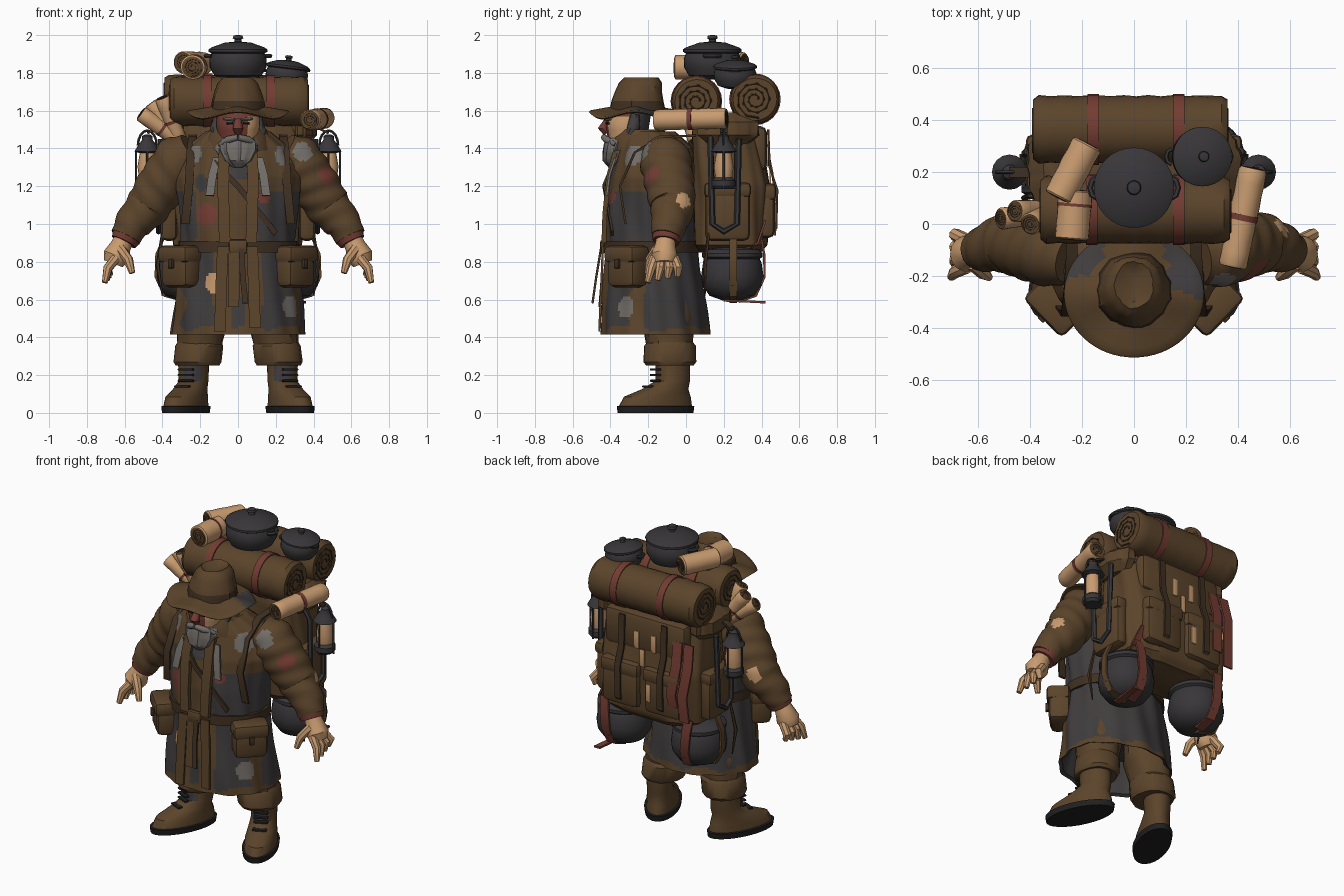
import bpy, bmesh
from math import sin, cos, pi, radians, ceil
from mathutils import Vector, Matrix

cube = bpy.data.objects.get("Cube")
if cube:
    bpy.data.objects.remove(cube)

COLOURS = {
    "brown": (.105, .058, .024), "dark_brown": (.05, .029, .015),
    "charcoal": (.052, .046, .047), "iron": (.04, .037, .04),
    "tan": (.58, .33, .16), "red": (.17, .045, .032),
    "grey": (.17, .155, .14), "black": (.015, .014, .014),
}
MATS = {}
for key, rgb in COLOURS.items():
    m = bpy.data.materials.new(key)
    m.use_nodes = True
    m.diffuse_color = (*rgb, 1)
    shader = m.node_tree.nodes["Principled BSDF"]
    shader.inputs["Base Color"].default_value = (*rgb, 1)
    shader.inputs["Roughness"].default_value = .9
    MATS[key] = m
SIDES = ((1, "left"), (-1, "right"))


def finish(name, bm, colours, paint=None):
    """Turn a bmesh into a shaded object; paint(centre, normal) names a colour."""
    bmesh.ops.recalc_face_normals(bm, faces=bm.faces[:])
    bm.normal_update()
    if paint:
        colours = list(COLOURS)
        for f in bm.faces:
            f.material_index = colours.index(paint(f.calc_center_median(), f.normal))
    mesh = bpy.data.meshes.new(name)
    bm.to_mesh(mesh)
    bm.free()
    for c in colours:
        mesh.materials.append(MATS[c])
    obj = bpy.data.objects.new(name, mesh)
    bpy.context.collection.objects.link(obj)
    bpy.ops.object.select_all(action='DESELECT')
    obj.select_set(True)
    bpy.context.view_layer.objects.active = obj
    bpy.ops.object.shade_smooth_by_angle(angle=radians(38))


def skin(name, loops, colours, paint=None, matrix=Matrix()):
    """Skin closed loops; the end caps take the last colour."""
    bm = bmesh.new()
    rows = [[bm.verts.new(matrix @ Vector(p)) for p in loop] for loop in loops]
    for a, b in zip(rows, rows[1:]):
        for i in range(len(a)):
            bm.faces.new((a[i - 1], a[i], b[i], b[i - 1]))
    for end in (rows[0], rows[-1]):
        bm.faces.new(end).material_index = len(colours) - 1
    finish(name, bm, colours, paint)


def resample(rows, step):
    out = []
    for a, b in zip(rows, rows[1:]):
        k = max(1, ceil((Vector(a[:3]) - Vector(b[:3])).length / step))
        out += [[p + (q - p) * i / k for p, q in zip(a, b)] for i in range(k)]
    return out + [list(rows[-1])]


def loft(name, rows, *colours, n=28, step=9, fold=0, square=1, paint=None, matrix=Matrix()):
    """Horizontal ovals (x, y, z, rx, ry)."""
    bend = lambda v: abs(v) ** square * (1 if v > 0 else -1)
    loops = []
    for x, y, z, rx, ry in resample(rows, step):
        loop = []
        for i in range(n):
            a = 2 * pi * i / n
            k = 1 + fold * sin(9 * a + 8 * z) * cos(4 * a - 5 * z)
            loop.append((x + rx * k * bend(cos(a)), y + ry * k * bend(sin(a)), z))
        loops.append(loop)
    skin(name, loops, colours, paint, matrix)


def lathe(name, profile, *colours, at=(0, 0, 0), size=1, tilt=0, **options):
    matrix = Matrix.Translation(at) @ Matrix.Rotation(tilt, 4, 'Y') @ Matrix.Scale(size, 4)
    loft(name, [(0, 0, z, r, r) for r, z in profile], *colours, matrix=matrix, **options)


def tube(name, rows, *colours, n=10, step=9, fold=0, paint=None):
    """Round sections (x, y, z, r) swept along a path."""
    rows = resample(rows, step)
    points = [Vector(r[:3]) for r in rows]
    loops, old, turn, run = [], None, None, 0
    for i, p in enumerate(points):
        t = (points[min(i + 1, len(points) - 1)] - points[max(i - 1, 0)]).normalized()
        turn = old.rotation_difference(t) @ turn if old else t.to_track_quat('Z', 'Y')
        old = t
        run += (p - points[max(i - 1, 0)]).length
        angles = [2 * pi * j / n for j in range(n)]
        loops.append([p + turn @ Vector((cos(a), sin(a), 0)) * rows[i][3]
                      * (1 + fold * sin(2 * a + 60 * run)) for a in angles])
    skin(name, loops, colours, paint)


def strap(name, path, colour, width=.04, across=(1, 0, 0), thick=.012):
    points, w, loops = [Vector(p) for p in path], Vector(across).normalized(), []
    for i, p in enumerate(points):
        t = points[min(i + 1, len(points) - 1)] - points[max(i - 1, 0)]
        up = t.cross(w).normalized() * thick / 2
        e = w * width / 2
        loops.append([p + e + up, p - e + up, p - e - up, p + e - up])
    skin(name, loops, [colour])


def box(name, at, size, colour, turn=0, bevel=.015):
    bm = bmesh.new()
    place = Matrix.Translation(at) @ Matrix.Rotation(turn, 4, 'Z') @ Matrix.Diagonal((*size, 1))
    bmesh.ops.create_cube(bm, size=1, matrix=place)
    bmesh.ops.bevel(bm, geom=bm.edges[:], offset=bevel, segments=2, affect='EDGES', profile=.5)
    finish(name, bm, [colour])


def roll(name, a, b, r, *colours, bands=(), fold=.02):
    """Rolled cloth or paper with bands round it and a spiral at each end."""
    a, b = Vector(a), Vector(b)
    spot = lambda t, k: (*a.lerp(b, t), r * k)
    tube(name, [spot(0, .88), spot(.03, 1), spot(.97, 1), spot(1, .88)], *colours,
         n=24, step=.05, fold=fold)
    for t in bands:
        tube(name + "_band", [spot(t - .03, 1.05), spot(t + .03, 1.05)], "red", n=24)
    turn = (b - a).to_track_quat('Z', 'Y')
    for end in (a, b):
        coil = [end + turn @ Vector((cos(i * .7), sin(i * .7), 0)) * r * (.15 + .025 * i)
                for i in range(26)]
        tube(name + "_spiral", [(*p, r * .04) for p in coil], "dark_brown", n=5)


def patched(rule, patches):
    def paint(c, n):
        for x, y, z, r, colour in patches:
            if (c - Vector((x, y, z))).length < r:
                return colour
        return rule(c, n)
    return paint


# Coat, hollow below, with its vest, hem and patches
def coat_rule(c, n):
    ax, front = abs(c.x), c.y < -.22
    if n.z < -.8 or n.x * c.x + n.y * (c.y + .17) < -.02:
        return "charcoal"
    if c.z < .45 + .015 * sin(c.x * 30):
        return "brown"
    if c.z < .9:
        middle = .03 < ax < .13 or c.z > .62 and ax < .13
        return "brown" if front and (middle or ax > .29 + .02 * sin(c.z * 30)) else "charcoal"
    if c.z < 1.18 and (c.x > .1 or c.x < -.22):
        return "charcoal"
    return "charcoal" if front and ax < .09 and c.z > 1.24 else "brown"


coat_patches = [(-.165, -.38, 1.05, .06, "red"), (.14, -.39, 1.14, .035, "red"),
                (-.14, -.43, .69, .055, "tan"), (.29, -.33, .56, .06, "grey"),
                (.24, -.28, 1.36, .06, "grey"), (-.24, -.28, 1.37, .055, "grey"),
                (-.2, -.36, 1.22, .045, "charcoal"), (.24, -.02, 1.43, .07, "charcoal")]
loft("coat", [(0, -.165, .62, .3, .235), (0, -.165, .425, .335, .27), (0, -.165, .415, .355, .29),
              (0, -.17, .6, .335, .27), (0, -.18, .88, .3, .24),
              (0, -.18, 1.05, .31, .24), (0, -.17, 1.25, .33, .23), (0, -.16, 1.4, .28, .2),
              (0, -.2, 1.49, .17, .14)], "brown", n=120, step=.016, fold=.035,
     paint=patched(coat_rule, coat_patches))
loft("belt", [(0, -.18, .85, .315, .258), (0, -.18, .91, .315, .255)], "dark_brown", n=40)
box("buckle", (0, -.44, .88), (.1, .03, .075), "brown")
loft("collar", [(0, -.23, 1.39, .19, .16), (0, -.24, 1.46, .17, .15), (0, -.24, 1.5, .15, .12)],
     "brown", "dark_brown", fold=.04)
for x, low in ((-.08, .43), (-.02, .56), (.075, .45)):
    strap("hanging_strip", [(x, -.44, .88), (x * 1.1, -.447, .7), (x * 1.2, -.458, low)],
          "brown", width=.06)
strap("belt_tail", [(.02, -.45, .87), (.025, -.475, .72), (.04, -.495, .58)], "dark_brown", width=.03)
strap("chest_strap", [(-.13, -.38, 1.33), (0, -.435, 1.2), (.2, -.39, .95)],
      "dark_brown", width=.03, across=(.6, 0, .8))

for s, side in SIDES:
    # Front flaps, lapels, shoulder straps and pouches
    strap(side + "_coat_flap", [(s * .07, -.37, 1.4), (s * .08, -.41, 1.25), (s * .075, -.43, 1.05),
                                (s * .07, -.435, .9)], "brown", width=.06, thick=.025)
    strap(side + "_lapel", [(s * .11, -.375, 1.35), (s * .135, -.405, 1.26), (s * .15, -.42, 1.15)],
          "grey", width=.045)
    strap(side + "_pack_strap", [(s * .24, .08, 1.47), (s * .24, -.13, 1.46), (s * .25, -.27, 1.38),
                                 (s * .26, -.35, 1.2), (s * .28, -.32, 1)], "dark_brown", width=.045)
    box(side + "_pouch", (s * .3, -.31, .77), (.2, .13, .21), "brown", turn=s * .8, bevel=.035)
    box(side + "_pouch_flap", (s * .305, -.315, .84), (.215, .14, .09), "brown", turn=s * .8, bevel=.025)
    box(side + "_pouch_clasp", (s * .355, -.365, .79), (.03, .02, .05), "dark_brown", turn=s * .8, bevel=.005)

    # Sleeve, cuff and hand
    sleeve_patches = [(.45, -.16, 1.25, .06, "red"), (.34, -.21, 1.38, .055, "grey"),
                      (-.42, -.16, 1.25, .055, "charcoal"), (.555, -.02, 1.12, .045, "tan"),
                      (-.5, .02, 1.13, .045, "tan")]
    tube(side + "_sleeve", [(s * .24, -.13, 1.39, .1), (s * .31, -.11, 1.34, .135),
                            (s * .41, -.085, 1.2, .13), (s * .48, -.07, 1.09, .118),
                            (s * .56, -.09, 1, .095), (s * .595, -.105, .93, .08)], "brown",
         n=48, step=.018, fold=.035, paint=patched(lambda c, n: "brown", sleeve_patches))
    tube(side + "_cuff", [(s * .585, -.1, .945, .082), (s * .605, -.107, .905, .07)], "red", n=18)
    hand = (s * .645, -.115, .83)
    tube(side + "_hand", [(s * .6, -.105, .93, .05), (s * .62, -.11, .885, .055),
                          (*hand, .07), (s * .66, -.115, .79, .052)], "tan", n=14)
    for i in range(4):
        y = -.185 + i * .048
        tube(side + "_finger", [(hand[0], y * .7 - .035, .82, .027), (s * .69, y, .765, .025),
                                (s * (.705 - .01 * i), y * 1.1, .69 + .012 * i, .016)], "tan", n=8)
    tube(side + "_thumb", [(s * .625, -.15, .87, .029), (s * .58, -.19, .81, .026),
                           (s * .56, -.205, .74, .016)], "tan", n=8)

    # Trousers and boots
    loft(side + "_trouser", [(s * .17, -.11, .62, .12, .13), (s * .185, -.1, .5, .135, .14),
                             (s * .2, -.09, .38, .12, .125), (s * .21, -.085, .28, .11, .11)],
         "brown", step=.03, fold=.05)
    loft(side + "_trouser_cuff", [(s * .215, -.085, .25, .115, .125), (s * .215, -.085, .27, .127, .14),
                                  (s * .205, -.085, .355, .127, .137), (s * .205, -.085, .375, .115, .12)],
         "brown", fold=.03)
    ankle = Matrix.Translation((s * .235, -.07, 0)) @ Matrix.Rotation(s * .42, 4, 'Z')
    loft(side + "_boot", [(0, -.1, 0, .1, .215), (0, -.1, .035, .105, .22), (0, -.1, .037, .093, .207),
                          (0, -.09, .085, .09, .19), (0, -.045, .125, .082, .13), (0, 0, .17, .075, .095),
                          (0, 0, .28, .08, .095)], "brown", matrix=ankle,
         paint=lambda c, n: "black" if c.z < .037 else
         "charcoal" if c.z > .1 and n.y < -.7 else "brown")
    for i in range(4):
        spot = ankle @ Vector((0, -.1 - .045 * max(0, 1 - i), .14 + .03 * i))
        box(side + "_lace", spot, (.085, .03, .012), "black", turn=s * .42, bevel=.004)

# Head, beard and hair
loft("head", [(0, -.3, 1.38, .06, .07), (0, -.31, 1.43, .1, .1), (0, -.31, 1.52, .115, .115),
              (0, -.29, 1.62, .11, .11)], "red", n=40, step=.03,
     paint=lambda c, n: "charcoal" if c.y > -.3 else "tan" if c.x > .05 and c.z < 1.56 else "red")
tube("nose", [(0, -.415, 1.55, .018), (0, -.44, 1.505, .028), (0, -.42, 1.48, .018)], "red")
loft("beard", [(0, -.39, 1.3, .025, .02), (0, -.385, 1.335, .075, .055), (0, -.365, 1.39, .108, .075),
               (0, -.35, 1.43, .11, .085), (0, -.34, 1.455, .095, .085)], "grey", n=36, step=.02, fold=.12)
for s, side in SIDES:
    tube(side + "_moustache", [(0, -.435, 1.46, .016), (s * .05, -.42, 1.447, .02),
                               (s * .1, -.375, 1.42, .01)], "grey")
    tube(side + "_sideburn", [(s * .1, -.27, 1.58, .025), (s * .112, -.28, 1.5, .035),
                              (s * .1, -.32, 1.41, .035)], "charcoal", fold=.1, step=.02)
    tube(side + "_eyebrow", [(s * .02, -.425, 1.553, .009), (s * .075, -.4, 1.558, .009)], "grey", n=6)
    tube(side + "_eye", [(s * .028, -.42, 1.533, .007), (s * .06, -.41, 1.533, .007)], "black", n=6)

# Hat with a drooping brim
brim = []
for r, drop in ((.3, 0), (.5, 0), (.7, 0), (.85, 0), (.97, 0), (1, .006), (.97, .014), (.7, .014), (.3, .014)):
    loop = []
    for i in range(64):
        a = 2 * pi * i / 64
        z = 1.645 - .045 * r - .035 * r * sin(2 * a) ** 2 - drop
        loop.append((.27 * r * cos(a), -.27 + .245 * r * sin(a), z))
    brim.append(loop)
skin("hat_brim", brim, ["brown"], paint=lambda c, n: "charcoal" if abs(c.x) > .12 and n.z > 0
     and c.y > (-.27 if c.x > 0 else -.2) + .3 * (.2 - abs(c.x)) else "brown")
loft("hat_crown", [(0, -.255, 1.6, .145, .148), (0, -.255, 1.65, .137, .138), (0, -.25, 1.7, .122, .125),
                   (0, -.24, 1.745, .105, .115), (0, -.235, 1.775, .075, .09), (0, -.24, 1.75, .02, .06)],
     "brown", step=.03, fold=.05, paint=lambda c, n: "dark_brown" if c.z < 1.655 else "brown")

# Backpack, flap, pockets and straps
loft("backpack", [(0, .235, .85, .28, .16), (0, .235, .89, .34, .195), (0, .24, 1.2, .36, .205),
                  (0, .21, 1.48, .34, .18), (0, .2, 1.58, .3, .15)], "brown", n=64, step=.03,
     fold=.03, square=.55)
box("pack_flap", (0, .38, 1.4), (.58, .1, .24), "brown", bevel=.04)
for x in (-.15, .15):
    box("back_pocket", (x, .425, 1.06), (.26, .09, .27), "brown", bevel=.035)
    box("back_pocket_flap", (x, .43, 1.17), (.27, .095, .09), "brown", bevel=.025)
    strap("back_strap", [(x, .435, 1.5), (x, .443, 1.3), (x, .483, 1.18), (x, .478, .98), (x, .38, .88)], "dark_brown")
for x, y, z in ((.05, .431, 1.36), (-.07, .431, 1.36), (0, .446, 1.26), (-.06, .471, 1.06)):
    box("pack_patch", (x, y, z), (.035, .009, .11), "tan", bevel=.003)
for x in (-.24, -.32):
    strap("red_cloth", [(x, .425, 1.42), (x - .01, .455, 1.28), (x + .01, .482, 1.1),
                        (x, .47, x + 1.26)], "red", width=.065)
strap("red_sash", [(.27, .42, 1.02), (.31, .38, .9), (.28, .3, .86)], "red", width=.05)

POT = [(.07, 0), (.125, .02), (.15, .065), (.152, .11), (.14, .138), (.155, .146), (.155, .16),
       (.14, .17), (.07, .195), (.02, .2), (.018, .212), (.028, .218), (.024, .232), (.01, .235)]


def pot(name, at, size=1, tilt=0):
    lathe(name, POT, "iron", at=at, size=size, tilt=tilt, n=32)
    for s, side in SIDES:
        arc = [Vector((s * (.14 + .03 * sin(a)), .04 * cos(a), .125)) * size + Vector(at)
               for a in (0, pi / 4, pi / 2, pi * .75, pi)]
        tube(name + "_handle", [(*p, .012 * size) for p in arc], "iron", n=6)


for s, side in SIDES:
    box(side + "_pocket", (s * .365, .22, 1.06), (.09, .24, .3), "brown", bevel=.035)
    box(side + "_pocket_flap", (s * .37, .22, 1.18), (.095, .25, .08), "brown", bevel=.025)
    loft(side + "_top_bundle", [(s * .32, .22, 1.42, .05, .1), (s * .33, .22, 1.47, .085, .16),
                                (s * .33, .22, 1.54, .08, .16), (s * .31, .22, 1.59, .04, .1)],
         "brown", n=36, step=.02, fold=.1)
    # Iron loop and lantern
    loop = [(.37, .13, 1.48), (.42, .13, 1.4), (.42, .14, 1), (.42, .2, .96), (.42, .27, 1), (.41, .28, 1.45)]
    tube(side + "_frame", [(s * x, y, z, .016) for x, y, z in loop], "iron", n=6)
    lamp = Vector((s * .48, .2, 1.185))
    lathe(side + "_lantern", [(.05, 0), (.062, .015), (.062, .045), (.045, .06), (.052, .12), (.04, .19),
                              (.068, .2), (.047, .235), (.028, .26), (.028, .28), (.012, .29)],
          "iron", at=lamp, n=16, paint=lambda c, n: "tan" if 1.245 < c.z < 1.375 else "iron")
    for i in range(4):
        post = lamp + Vector((cos(i * pi / 2), sin(i * pi / 2), 0)) * .06
        tube(side + "_lantern_bar", [(*post, .006), (post.x, post.y, post.z + .2, .006)], "iron", n=5)
    bail = [(cos(a) * .05, .23 + sin(a) * .08) for a in [pi * k / 8 for k in range(9)]]
    tube(side + "_lantern_bail", [(lamp.x + u, lamp.y, lamp.z + v, .007) for u, v in bail], "iron", n=5)
    strap(side + "_lantern_hook", [(s * .34, .2, 1.5), (s * .42, .2, 1.51), (s * .48, .2, 1.48)],
          "dark_brown", across=(0, 1, 0))
    # Slung kettle with its sling and red wrap
    lathe(side + "_slung_kettle", [(.05, 0), (.12, .025), (.158, .08), (.165, .13), (.155, .2), (.145, .22),
                                   (.16, .23), (.16, .25), (.14, .27), (.03, .285)],
          "iron", at=(s * .265, .245, .595), n=32)
    strap(side + "_kettle_sling", [(s * .39, .25, .93), (s * .432, .25, .84), (s * .436, .25, .72),
                                   (s * .39, .25, .62), (s * .27, .25, .588)], "brown", across=(0, 1, 0))
    strap(side + "_kettle_wrap", [(s * .3, .4, .92), (s * .29, .414, .84), (s * .28, .416, .72),
                                  (s * .27, .37, .62), (s * .26, .28, .588)], "red", width=.06)
    tube(side + "_utensil", [(s * .4, .12, .95, .008), (s * .425, .1, .78, .012), (s * .4, .1, .62, .004)],
         "dark_brown", n=5)
strap("loose_strap", [(.3, .2, .595), (.32, .32, .59), (.34, .42, .585)], "red")

# Bedrolls, scrolls and cooking pots on top
roll("rear_bedroll", (-.39, .365, 1.66), (.36, .365, 1.66), .13, "brown", bands=(.31, .75))
roll("front_bedroll", (-.36, .055, 1.65), (.37, .055, 1.65), .13, "brown", bands=(.27, .73))
roll("left_scroll", (.38, -.165, 1.55), (.46, .215, 1.56), .055, "tan", "brown", bands=(.5,))
roll("top_scroll", (-.24, -.06, 1.83), (-.225, .13, 1.83), .065, "tan", "brown", bands=(.7,))
roll("crossed_scroll", (-.29, .1, 1.855), (-.18, .31, 1.85), .06, "tan", "brown")
for x, y, z in ((-.515, .02, 1.585), (-.46, .05, 1.64), (-.4, .0, 1.67)):
    roll("side_scroll", (-.31, .05, 1.44), (x, y, z), .042, "tan", "brown", bands=(.45,))
pot("large_pot", (0, .14, 1.765))
pot("small_pot", (.25, .26, 1.72), .74, .12)
